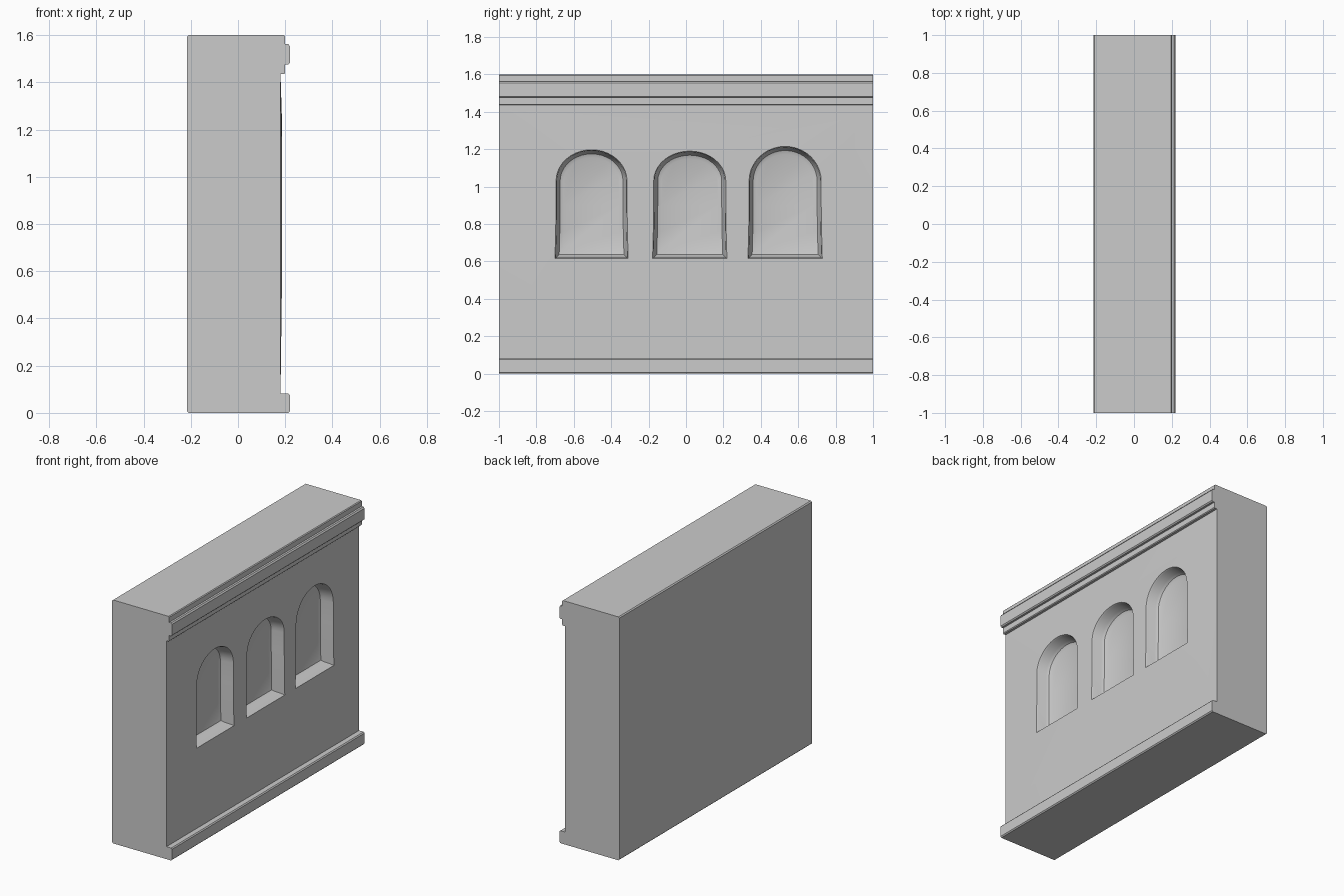
import bpy, bmesh
from math import sin, cos, pi
from mathutils import Vector

if "Cube" in bpy.data.objects:
    bpy.data.objects.remove(bpy.data.objects["Cube"])

bm = bmesh.new()

# Wall side profile (x, z), open where the niche panel goes
profile = [
    (0.18, 1.435), (0.195, 1.435), (0.20, 1.44), (0.20, 1.475),
    (0.213, 1.475), (0.22, 1.482), (0.22, 1.553), (0.213, 1.562), (0.20, 1.562),
    (0.20, 1.595), (0.195, 1.60), (-0.208, 1.60), (-0.215, 1.593),
    (-0.215, 0.007), (-0.208, 0.0), (0.213, 0.0), (0.22, 0.007),
    (0.22, 0.075), (0.214, 0.082), (0.18, 0.082),
]
near, far = [[bm.verts.new((x, y, z)) for x, z in profile] for y in (-1, 1)]
for i in range(len(profile) - 1):
    bm.faces.new((near[i], near[i + 1], far[i + 1], far[i]))
bm.faces.new(near)
bm.faces.new(far[::-1])
panel_edges = [e for e in bm.edges if len(e.link_faces) == 1]


def arch_loop(center, half, top, x, inset=0.0):
    """Round-headed outline with a slightly splayed base."""
    base, spring, h = 0.615 + inset, 1.03, half - inset
    pts = [(h * 1.03, base), (h * 1.01, 0.76), (h, 0.9)]
    pts += [(h * cos(pi * i / 20), spring + (top - inset - spring) * sin(pi * i / 20))
            for i in range(21)]
    pts += [(-h, 0.9), (-h * 1.01, 0.76), (-h * 1.03, base)]
    return [bm.verts.new((x, center + y, z)) for y, z in pts]


# Arched niches: raised soft rim, jambs, filleted back
for center, half, top in ((-0.505, 0.19, 1.197), (0.02, 0.193, 1.19), (0.53, 0.193, 1.215)):
    levels = [(0.187, 0.0), (0.178, 0.005), (0.125, 0.012), (0.108, 0.022), (0.10, 0.042)]
    loops = [arch_loop(center, half, top, x, inset) for x, inset in levels]
    n = len(loops[0])
    for a, b in zip(loops, loops[1:]):
        for i in range(n):
            j = (i + 1) % n
            bm.faces.new((a[i], a[j], b[j], b[i]))
    bm.faces.new(loops[-1])
    panel_edges += [bm.edges.get((loops[0][i], loops[0][(i + 1) % n])) for i in range(n)]

# Front panel around the niches
bmesh.ops.triangle_fill(bm, use_beauty=True, edges=panel_edges, normal=Vector((1, 0, 0)))
bmesh.ops.recalc_face_normals(bm, faces=bm.faces[:])

mesh = bpy.data.meshes.new("niche_wall")
bm.to_mesh(mesh)
bm.free()
wall = bpy.data.objects.new("niche_wall", mesh)
bpy.context.collection.objects.link(wall)
bpy.context.view_layer.objects.active = wall
wall.select_set(True)
bpy.ops.object.shade_smooth_by_angle(angle=0.6)
